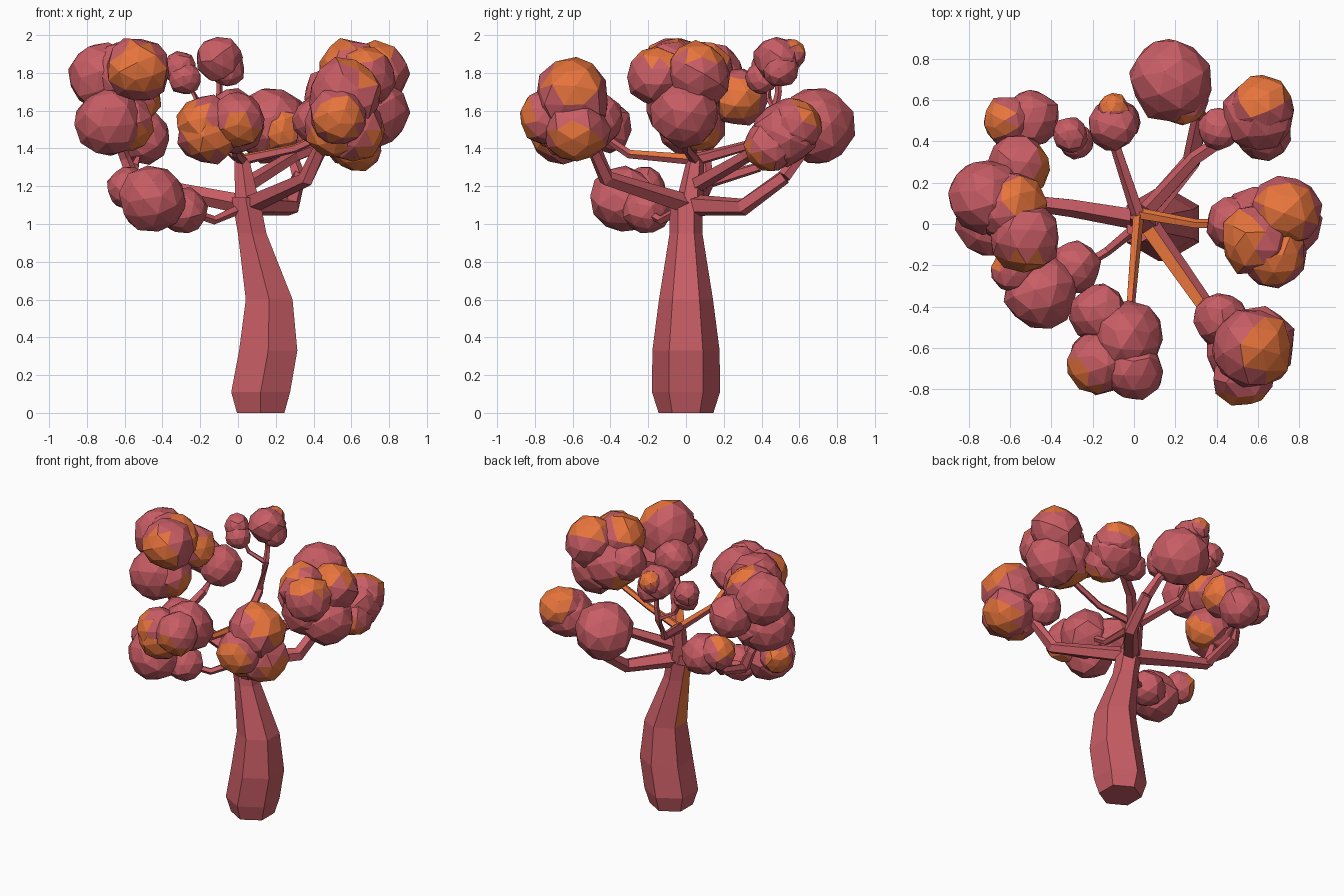
import bpy, bmesh, math, random
from mathutils import Vector

if "Cube" in bpy.data.objects:
    bpy.data.objects.remove(bpy.data.objects["Cube"])

random.seed(4)


def material(name, rgb):
    m = bpy.data.materials.new(name)
    m.diffuse_color = (*rgb, 1)
    m.use_nodes = True
    m.node_tree.nodes["Principled BSDF"].inputs["Base Color"].default_value = m.diffuse_color
    return m


MATS = [material("rose_red", (0.58, 0.11, 0.13)),
        material("autumn_orange", (0.8, 0.175, 0.045))]
SIDES = {"top": (0, 0, 1), "front": (0, -1, 0), "back": (0, 1, 0), "left": (-1, 0, 0),
         "right": (1, 0, 0), "under": (0, 0, -1)}


def finish(bm, name):
    bmesh.ops.recalc_face_normals(bm, faces=bm.faces)
    me = bpy.data.meshes.new(name)
    bm.to_mesh(me)
    bm.free()
    for m in MATS:
        me.materials.append(m)
    ob = bpy.data.objects.new(name, me)
    bpy.context.collection.objects.link(ob)


def tube(name, points, radii, sides, upright=False, painted=None):
    """Faceted limb through points; painted(face) picks the orange faces."""
    bm = bmesh.new()
    ps = [Vector(p) for p in points]
    rings = []
    for i, (p, r) in enumerate(zip(ps, radii)):
        d = (ps[min(i + 1, len(ps) - 1)] - ps[max(i - 1, 0)]).normalized()
        if upright:
            d = Vector((0, 0, 1))
        ref = Vector((0, 1, 0)) if abs(d.z) > 0.75 else Vector((0, 0, 1))
        u = d.cross(ref).normalized()
        v = d.cross(u)
        angles = [math.tau * (k + 0.5) / sides for k in range(sides)]
        rings.append([bm.verts.new(p + r * (u * math.cos(a) + v * math.sin(a))) for a in angles])
    for a, b in zip(rings, rings[1:]):
        for k in range(sides):
            j = (k + 1) % sides
            bm.faces.new((a[k], a[j], b[j], b[k]))
    bm.faces.new(rings[0])
    bm.faces.new(rings[-1])
    bmesh.ops.recalc_face_normals(bm, faces=bm.faces)
    for f in bm.faces:
        f.material_index = int(bool(painted and painted(f)))
    finish(bm, name)


def foliage(name, blobs):
    """Lumpy low-poly balls (x, y, z, radius, orange sides); a side may join two names."""
    bm = bmesh.new()
    for x, y, z, r, *paint in blobs:
        c = Vector((x, y, z))
        res = bmesh.ops.create_icosphere(bm, subdivisions=2, radius=r * 1.03)
        turn = Vector((random.random(), random.random(), random.random())).to_track_quat('Z', 'Y')
        for v in res["verts"]:
            v.co = turn @ v.co * random.uniform(0.93, 1.06) + c
        if paint:
            sun = sum((Vector(SIDES[s]) for s in paint[0].split()), Vector()).normalized()
            for f in {f for v in res["verts"] for f in v.link_faces}:
                f.material_index = int((f.calc_center_median() - c).normalized().dot(sun) > 0.58)
    finish(bm, name)


def limb(name, start, elbow, blobs, r, top_limit=1):
    """A bent branch from start to the first ball of its foliage; its upper side may be orange."""
    tube(name + "_branch", [start, elbow, blobs[0][:3]], [r, r * 0.8, r * 0.65], 5,
         painted=lambda f: f.normal.z > top_limit)
    foliage(name + "_foliage", blobs)


# Trunk: bulging, leaning, six sided, with one orange strip on the left
tube("trunk", [(0.12, 0, 0), (0.12, 0, 0.11), (0.16, 0, 0.33), (0.165, 0, 0.6), (0.075, 0, 0.95), (0.04, 0, 1.14)],
     [0.145, 0.18, 0.178, 0.143, 0.087, 0.085], 6, True,
     lambda f: f.normal.x < -0.85 and f.calc_center_median().z > 0.7)
LOW, HIGH, LEFT = (0.05, 0.02, 1.1), (0.02, 0.05, 1.34), (-0.55, 0.11, 1.22)
tube("central_stem", [LOW, HIGH], [0.075, 0.045], 6)

# Upper limbs
limb("right", HIGH, (0.3, 0, 1.4),
     [(0.72, 0, 1.59, .18), (0.73, 0.06, 1.79, .17, "top"), (0.59, -0.08, 1.81, .17, "top left"),
      (0.68, -0.15, 1.78, .155, "top"), (0.48, 0, 1.69, .13), (0.62, -0.02, 1.65, .2, "under left")], .03, .5)
limb("front", HIGH, (-0.01, -0.3, 1.37),
     [(-0.03, -0.55, 1.54, .17), (0, -0.71, 1.55, .145, "front under"), (-0.16, -0.66, 1.48, .16, "front"),
      (-0.17, -0.67, 1.53, .15, "front left"), (-0.17, -0.43, 1.52, .14)], .03, .5)
TWIG = (-0.1, 0.47, 1.6)
tube("upper_back_stem", [HIGH, (-0.09, 0.38, 1.43), TWIG], [.035, .027, .024], 5)
limb("upper_back", TWIG, (-0.1, 0.49, 1.7),
     [(-0.1, 0.48, 1.87, .12), (-0.06, 0.5, 1.82, .095), (-0.1, 0.55, 1.9, .08, "back top")], .023)
limb("upper_twig", TWIG, (-0.22, 0.44, 1.66),
     [(-0.31, 0.43, 1.83, .085), (-0.28, 0.4, 1.77, .085)], .018)

# Lower limbs
limb("front_right", LOW, (0.36, -0.42, 1.24),
     [(0.57, -0.6, 1.68, .195, "top right"), (0.53, -0.73, 1.57, .15, "front"), (0.61, -0.58, 1.5, .17, "under right"),
      (0.52, -0.62, 1.52, .17, "front under"), (0.42, -0.46, 1.55, .13)], .055, .85)
limb("low_left", LOW, (-0.13, -0.13, 1.02),
     [(-0.45, -0.33, 1.13, .175), (-0.29, -0.21, 1.07, .125), (-0.58, -0.22, 1.19, .11, "left back")], .03)
tube("left_bough", [LOW, (-0.3, 0.08, 1.17), LEFT], [.055, .047, .04], 5)
limb("left", LEFT, (-0.6, 0.1, 1.35),
     [(-0.68, 0.02, 1.54, .18), (-0.72, 0.13, 1.78, .18), (-0.53, -0.06, 1.82, .17, "front"),
      (-0.6, 0.08, 1.8, .175, "right top"), (-0.56, 0.28, 1.67, .15, "right"), (-0.6, 0.06, 1.53, .15, "under right")], .04)
limb("back_left", LEFT, (-0.55, 0.38, 1.3),
     [(-0.5, 0.51, 1.46, .14), (-0.61, 0.5, 1.5, .12, "left top")], .035)
BACK = (0.32, 0.52, 1.25)
tube("back_bough", [LOW, (0.28, 0.3, 1.09), BACK], [.06, .048, .04], 5)
limb("back", BACK, (0.29, 0.6, 1.35),
     [(0.18, 0.69, 1.52, .195), (0.24, 0.6, 1.5, .12, "front")], .038)
limb("back_right", (0.04, 0.04, 1.2), (0.3, 0.32, 1.36),
     [(0.6, 0.52, 1.48, .17), (0.62, 0.57, 1.52, .15, "top back"), (0.62, 0.45, 1.42, .14, "under front"),
      (0.41, 0.46, 1.46, .1)], .045)
